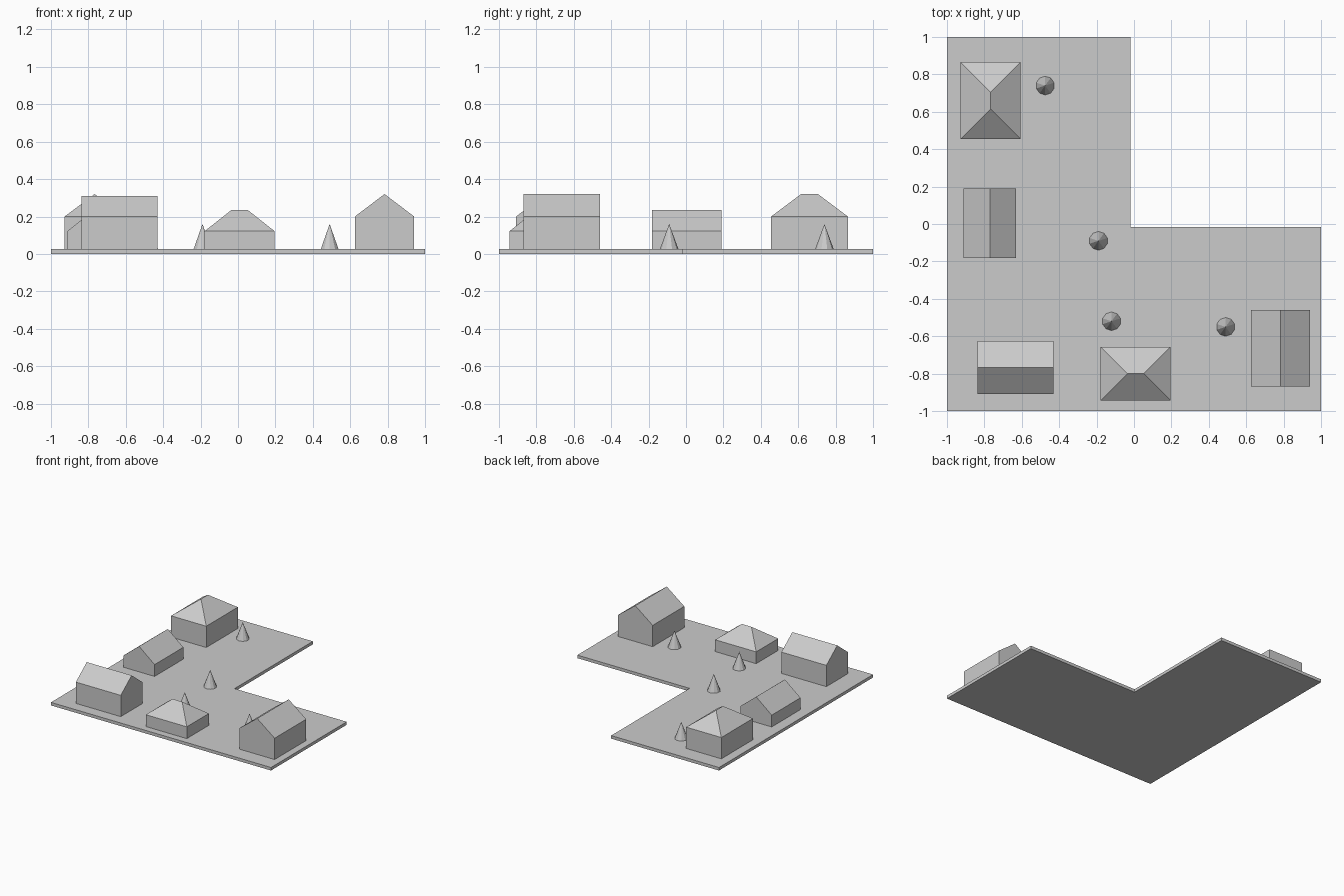
import bpy
import bmesh

cube = bpy.data.objects.get("Cube")
if cube:
    bpy.data.objects.remove(cube, do_unlink=True)

GROUND = 0.025

grey = bpy.data.materials.new("plain grey")
grey.use_nodes = True
colour = (0.6, 0.6, 0.6, 1)
grey.diffuse_color = colour
grey.node_tree.nodes["Principled BSDF"].inputs["Base Color"].default_value = colour


def finish(name, bm):
    bmesh.ops.recalc_face_normals(bm, faces=bm.faces)
    mesh = bpy.data.meshes.new(name)
    bm.to_mesh(mesh)
    bm.free()
    mesh.materials.append(grey)
    bpy.context.collection.objects.link(bpy.data.objects.new(name, mesh))


def slab(name, outline, height):
    """Flat plate extruded up from z = 0."""
    bm = bmesh.new()
    face = bm.faces.new([bm.verts.new((x, y, 0)) for x, y in outline])
    top = bmesh.ops.extrude_face_region(bm, geom=[face])["geom"]
    bmesh.ops.translate(bm, vec=(0, 0, height),
                        verts=[v for v in top if isinstance(v, bmesh.types.BMVert)])
    finish(name, bm)


def house(name, x0, x1, y0, y1, eaves, top, along, hip=0):
    """Box walls with a ridge roof; hip draws the ridge ends inwards."""
    bm = bmesh.new()
    corners = [(x0, y0), (x1, y0), (x1, y1), (x0, y1)]
    low = [bm.verts.new((x, y, GROUND)) for x, y in corners]
    up = [bm.verts.new((x, y, eaves)) for x, y in corners]
    xm, ym = (x0 + x1) / 2, (y0 + y1) / 2
    if along == "x":
        ends = [(x0 + hip, ym), (x1 - hip, ym)]
        up_order = [up[3], up[0], up[1], up[2]]
    else:
        ends = [(xm, y0 + hip), (xm, y1 - hip)]
        up_order = up
    r0, r1 = [bm.verts.new((x, y, top)) for x, y in ends]
    a, b, c, d = up_order
    bm.faces.new(low)
    for i in range(4):
        j = (i + 1) % 4
        bm.faces.new((low[i], low[j], up[j], up[i]))
    for face in ((a, b, r0), (b, c, r1, r0), (c, d, r1), (d, a, r0, r1)):
        bm.faces.new(face)
    finish(name, bm)


def tree(name, x, y):
    """Low-poly cone standing on the ground."""
    bm = bmesh.new()
    height = 0.135
    bmesh.ops.create_cone(bm, cap_ends=True, segments=10, radius1=0.05,
                          radius2=0, depth=height)
    bmesh.ops.translate(bm, verts=bm.verts, vec=(x, y, GROUND + height / 2))
    finish(name, bm)


# L-shaped ground
slab("ground_plate", [(-1, -1), (1, -1), (1, -0.017), (-0.02, -0.017),
                      (-0.02, 1), (-1, 1)], GROUND)

# Houses
house("back_hip_house", -0.927, -0.607, 0.455, 0.865, 0.2, 0.32, "y", 0.16)
house("side_gable_house", -0.912, -0.63, -0.183, 0.19, 0.122, 0.235, "y")
house("corner_gable_house", -0.838, -0.43, -0.908, -0.625, 0.2, 0.31, "x")
house("front_hip_house", -0.178, 0.195, -0.943, -0.657, 0.122, 0.235, "x", 0.143)
house("end_gable_house", 0.625, 0.942, -0.87, -0.46, 0.2, 0.32, "y")

# Trees
for i, (x, y) in enumerate([(-0.475, 0.74), (-0.19, -0.09),
                            (-0.12, -0.52), (0.49, -0.55)]):
    tree("cone_tree_%d" % (i + 1), x, y)
